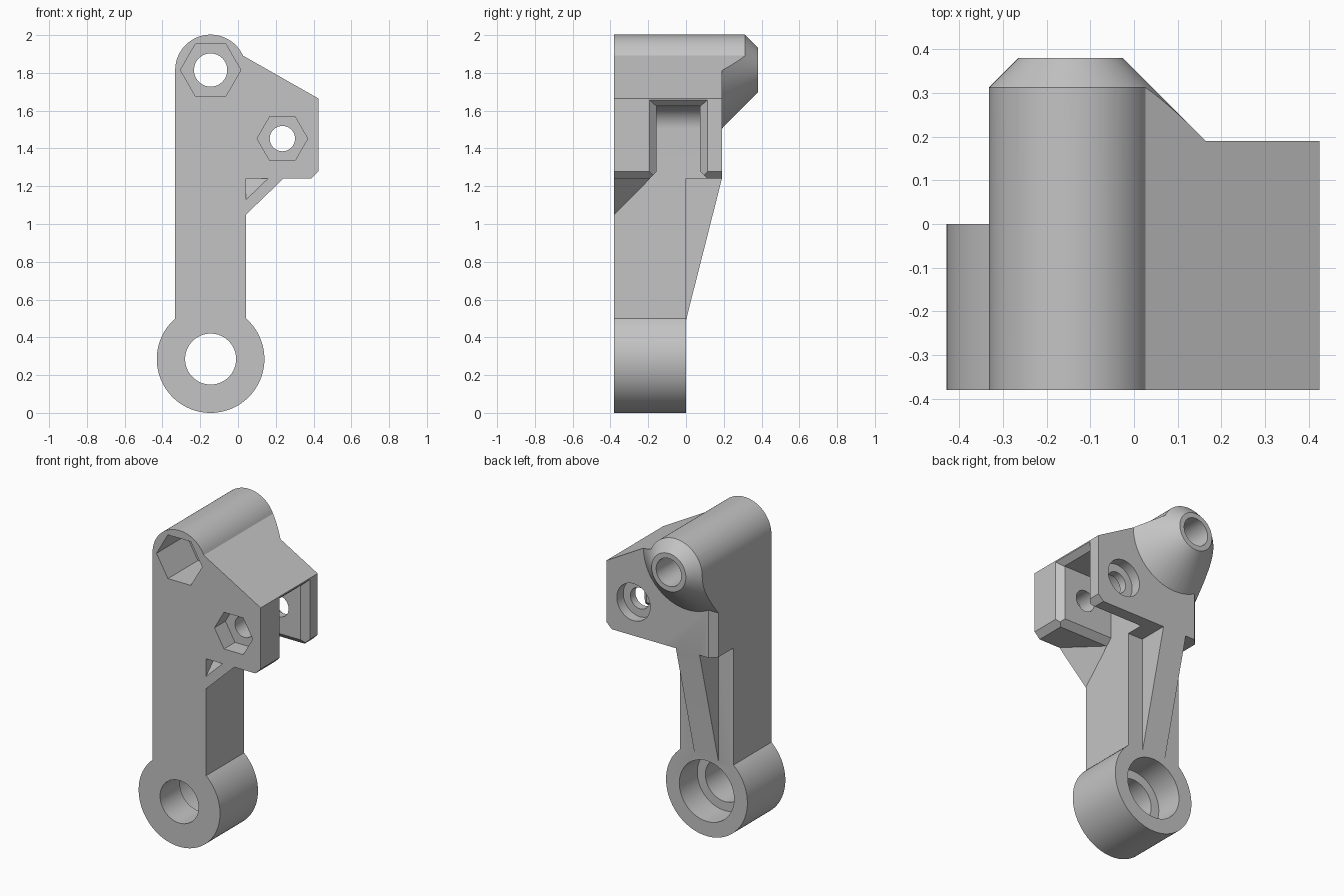
import bpy, bmesh
from math import cos, sin, radians
from mathutils import Vector

old = bpy.data.objects.get("Cube")
if old:
    bpy.data.objects.remove(old, do_unlink=True)

CX = -0.145           # centre line of the arm
HALF = 0.1875         # half width of the arm and radius of the top barrel
RING_Z, BARREL_Z = 0.285, 1.815
BOLT = (0.235, 1.452)
ARM_X = CX + HALF
FRONT = -0.38


def make(name, bm):
    bmesh.ops.recalc_face_normals(bm, faces=bm.faces)
    mesh = bpy.data.meshes.new(name)
    bm.to_mesh(mesh)
    bm.free()
    ob = bpy.data.objects.new(name, mesh)
    bpy.context.collection.objects.link(ob)
    return ob


def prism(name, pts, axis, a, b):
    """Extrude a flat profile along an axis from a to b."""
    place = {"x": lambda p, d: (d, p[0], p[1]),
             "y": lambda p, d: (p[0], d, p[1]),
             "z": lambda p, d: (p[0], p[1], d)}[axis]
    bm = bmesh.new()
    face = bm.faces.new([bm.verts.new(place(p, a)) for p in pts])
    ext = bmesh.ops.extrude_face_region(bm, geom=[face])
    shift = Vector(place((0, 0), b - a))
    for v in ext["geom"]:
        if isinstance(v, bmesh.types.BMVert):
            v.co += shift
    return make(name, bm)


def hull(name, pts):
    bm = bmesh.new()
    for p in pts:
        bm.verts.new(p)
    bmesh.ops.convex_hull(bm, input=bm.verts[:])
    return make(name, bm)


def arc(cx, cz, r, start, end, n):
    angles = [radians(start + (end - start) * i / n) for i in range(n + 1)]
    return [(cx + r * cos(t), cz + r * sin(t)) for t in angles]


def hole(centre, r, a, b, n=64):
    return prism("hole", arc(*centre, r, 0, 360 * (n - 1) / n, n - 1), "y", a, b)


def combine(target, tool, operation="DIFFERENCE"):
    mod = target.modifiers.new("cut", "BOOLEAN")
    mod.operation, mod.solver, mod.object = operation, "EXACT", tool
    bpy.context.view_layer.objects.active = target
    bpy.ops.object.modifier_apply(modifier=mod.name)
    bpy.data.objects.remove(tool, do_unlink=True)


# Full outline: ring, arm, barrel and clevis head
outline = arc(CX, RING_Z, 0.285, 48.86, -228.86, 72)
outline += arc(CX, BARREL_Z, HALF, 180, 24, 40)
outline += [(0.425, 1.665), (0.425, 1.277), (0.388, 1.24), (ARM_X, 1.24)]
bracket = prism("lever_bracket", outline, "y", FRONT, 0.38)

# Conical boss: trim the back of the head to the plate, sparing the cone
trim = prism("back_trim", [(-0.292, 0.19), (-0.392, 0.09), (-0.6, 0.09),
                           (-0.6, 0.6), (0.6, 0.6), (0.6, 0.19)], "z", -0.2, 2.2)
rims = []
for y, r in ((0.07, 0.43), (0.4, 0.1)):
    rims += [(x, y, z) for x, z in arc(CX, BARREL_Z, r, 0, 357.5, 143)]
combine(trim, hull("boss_cone", rims))
combine(bracket, trim)

# Thin the arm and ring, leaving a tapered central rib
combine(bracket, prism("rib_slope", [(0, -0.2), (0, 0.49), (0.19, 1.24),
                                     (0.6, 1.24), (0.6, -0.2)], "x", -0.8, 0.8))
for a, b in ((-0.8, CX - 0.083), (CX + 0.083, 0.8)):
    combine(bracket, prism("rib_side", [(0, -0.2), (0, 1.24), (0.6, 1.24),
                                        (0.6, -0.2)], "x", a, b))

# Slanted gusset below the front lug
corners = [(ARM_X, FRONT, 1.05), (0.24, FRONT, 1.24), (ARM_X, -0.19, 1.24)]
corners += [(x - 0.04, y, z + 0.04) for x, y, z in corners]
combine(bracket, hull("gusset", corners), "UNION")

# Clevis slot with rounded inner corner and flared edges
S0, S1 = -0.155, 0.075
slot = [(ARM_X, 1.0)] + arc(ARM_X + 0.12, 1.505, 0.12, 180, 90, 16)
slot += [(0.6, 1.625), (0.6, 1.0)]
combine(bracket, prism("slot", slot, "y", S0, S1))
mouth, base = [], []
for d in (0, 0.06):
    for y in (S0 - d, S1 + d):
        mouth += [(0.387 + d, y, z) for z in (1.0, 1.622 + d * 0.9)]
        base += [(x, y, 1.278 - d) for x in (ARM_X, 0.6)]
combine(bracket, hull("slot_mouth", mouth))
combine(bracket, hull("slot_base", base))

# Bores, hexagonal nut pockets and counterbores
ring, barrel = (CX, RING_Z), (CX, BARREL_Z)
for centre, r, a, b, n in (
        (ring, 0.135, -0.5, 0.1, 64), (ring, 0.192, -0.18, 0.1, 64),
        (barrel, 0.088, -0.5, 0.5, 48), (barrel, 0.16, -0.5, -0.08, 6),
        (BOLT, 0.067, -0.5, 0.5, 48), (BOLT, 0.134, -0.5, -0.27, 6),
        (BOLT, 0.117, 0.125, 0.5, 48)):
    combine(bracket, hole(centre, r, a, b, n))

# Plain grey finish
grey = bpy.data.materials.new("plain_grey")
grey.use_nodes = True
colour = (0.55, 0.55, 0.55, 1)
grey.diffuse_color = colour
grey.node_tree.nodes["Principled BSDF"].inputs["Base Color"].default_value = colour
bracket.data.materials.clear()
bracket.data.materials.append(grey)

bpy.ops.object.select_all(action="DESELECT")
bracket.select_set(True)
bpy.context.view_layer.objects.active = bracket
bpy.ops.object.shade_smooth_by_angle(angle=radians(25))
